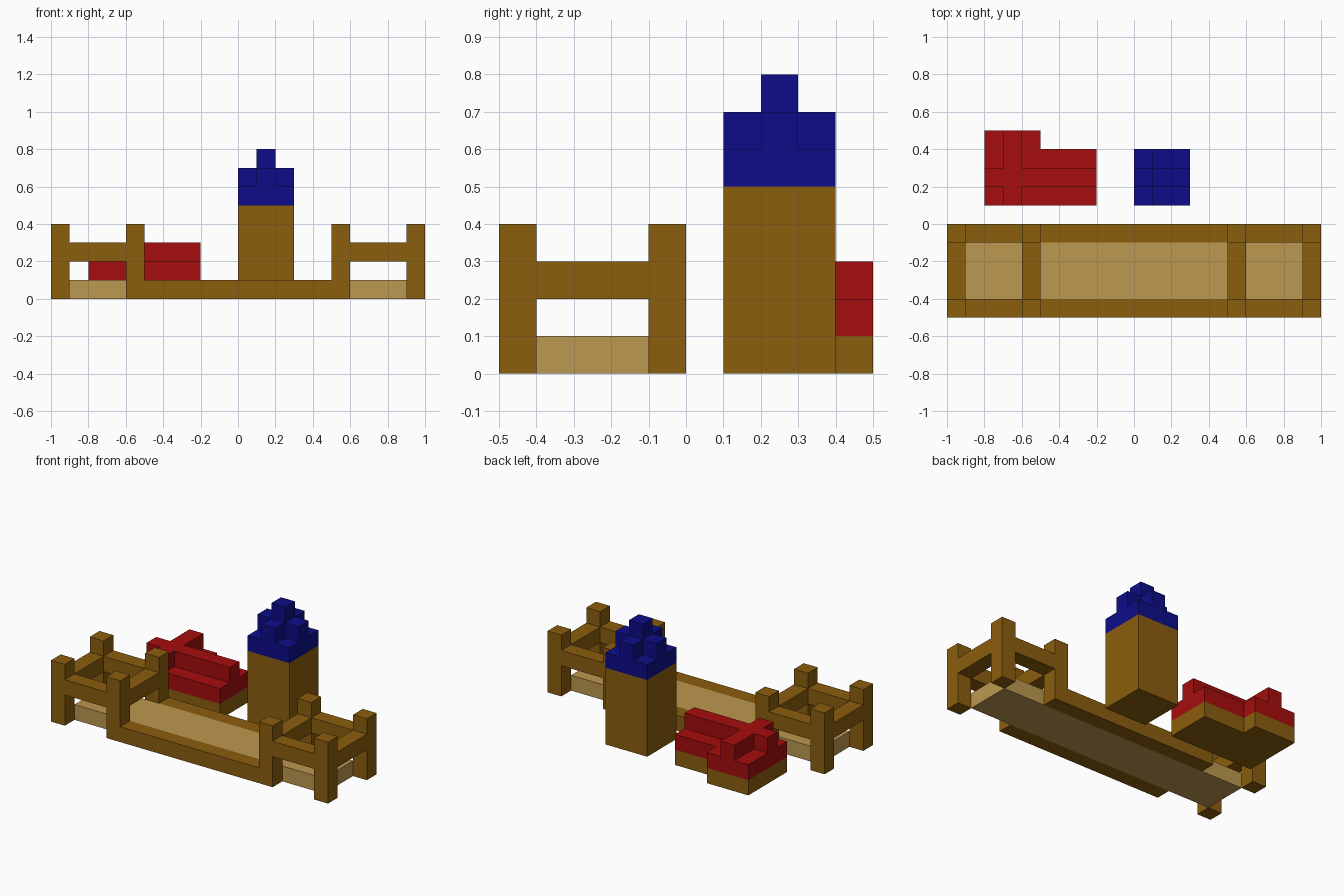
import bpy, bmesh

cube = bpy.data.objects.get("Cube")
if cube:
    bpy.data.objects.remove(cube, do_unlink=True)


def material(name, rgb):
    m = bpy.data.materials.new(name)
    m.use_nodes = True
    m.diffuse_color = (*rgb, 1)
    m.node_tree.nodes["Principled BSDF"].inputs["Base Color"].default_value = (*rgb, 1)
    return m


BROWN = material("brown wood", (0.258, 0.112, 0.0044))
TAN = material("light planks", (0.503, 0.314, 0.080))
RED = material("red roof", (0.381, 0.004, 0.004))
BLUE = material("blue roof", (0.004, 0.004, 0.250))


def prism(name, outline, z0, z1, mat):
    """Extrude a flat outline from z0 up to z1."""
    bm = bmesh.new()
    face = bm.faces.new([bm.verts.new((x, y, z0)) for x, y in outline])
    top = bmesh.ops.extrude_face_region(bm, geom=[face])["geom"]
    bmesh.ops.translate(bm, vec=(0, 0, z1 - z0),
                        verts=[v for v in top if isinstance(v, bmesh.types.BMVert)])
    bmesh.ops.recalc_face_normals(bm, faces=bm.faces)
    mesh = bpy.data.meshes.new(name)
    bm.to_mesh(mesh)
    bm.free()
    mesh.materials.append(mat)
    obj = bpy.data.objects.new(name, mesh)
    bpy.context.collection.objects.link(obj)
    return obj


def box(name, x0, x1, y0, y1, z0, z1, mat):
    return prism(name, [(x0, y0), (x1, y0), (x1, y1), (x0, y1)], z0, z1, mat)


# Bridge deck and its two low side rails
box("bridge_deck", -0.9, 0.9, -0.4, -0.1, 0, 0.1, TAN)
for side, y in (("front", -0.5), ("back", -0.1)):
    box(f"{side}_rail", -0.5, 0.5, y, y + 0.1, 0, 0.1, BROWN)

# Gate frame at each end: four posts joined by a ring of beams
for end, x in (("right", -1.0), ("left", 0.5)):
    for side, y in (("front", -0.5), ("back", -0.1)):
        for i, px in enumerate((x, x + 0.4)):
            box(f"{end}_{side}_post_{i + 1}", px, px + 0.1, y, y + 0.1, 0, 0.4, BROWN)
        box(f"{end}_{side}_beam", x + 0.1, x + 0.4, y, y + 0.1, 0.2, 0.3, BROWN)
    for i, px in enumerate((x, x + 0.4)):
        box(f"{end}_cross_beam_{i + 1}", px, px + 0.1, -0.4, -0.1, 0.2, 0.3, BROWN)

# Tower with a stepped roof
box("tower_walls", 0, 0.3, 0.1, 0.4, 0, 0.5, BROWN)
box("tower_roof_base", 0, 0.3, 0.1, 0.4, 0.5, 0.6, BLUE)
plus = [(0.1, 0.1), (0.2, 0.1), (0.2, 0.2), (0.3, 0.2), (0.3, 0.3), (0.2, 0.3),
        (0.2, 0.4), (0.1, 0.4), (0.1, 0.3), (0, 0.3), (0, 0.2), (0.1, 0.2)]
prism("tower_roof_step", plus, 0.6, 0.7, BLUE)
box("tower_roof_tip", 0.1, 0.2, 0.2, 0.3, 0.7, 0.8, BLUE)

# L-shaped house with crossing roof ridges
plan = [(-0.8, 0.1), (-0.2, 0.1), (-0.2, 0.4), (-0.5, 0.4), (-0.5, 0.5), (-0.8, 0.5)]
prism("house_walls", plan, 0, 0.1, BROWN)
prism("house_roof_eaves", plan, 0.1, 0.2, RED)
ridge = [(-0.7, 0.1), (-0.6, 0.1), (-0.6, 0.2), (-0.2, 0.2), (-0.2, 0.3), (-0.6, 0.3),
         (-0.6, 0.5), (-0.7, 0.5), (-0.7, 0.3), (-0.8, 0.3), (-0.8, 0.2), (-0.7, 0.2)]
prism("house_roof_ridge", ridge, 0.2, 0.3, RED)
